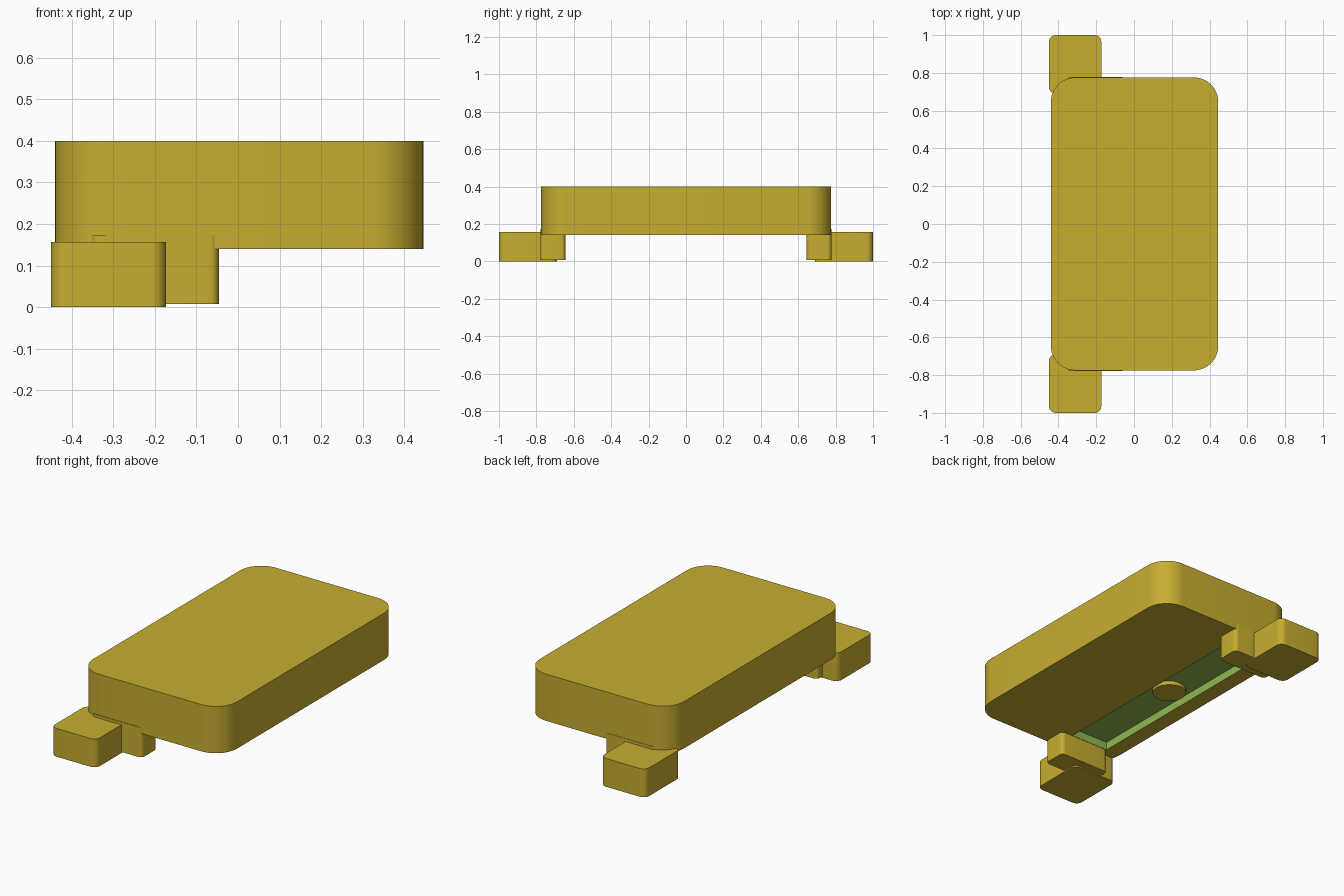
import bpy, bmesh, math

if "Cube" in bpy.data.objects:
    bpy.data.objects.remove(bpy.data.objects["Cube"])


def material(name, rgb):
    m = bpy.data.materials.new(name)
    m.diffuse_color = (*rgb, 1)
    m.use_nodes = True
    m.node_tree.nodes["Principled BSDF"].inputs["Base Color"].default_value = m.diffuse_color
    return m


yellow = material("mustard yellow", (0.57, 0.42, 0.03))
green = material("leaf green", (0.28, 0.48, 0.085))


def rounded_block(name, x0, x1, y0, y1, z0, z1, radius, steps=8):
    """Upright block with rounded vertical corners."""
    bm = bmesh.new()
    ring = []
    corners = [(x1 - radius, y1 - radius), (x0 + radius, y1 - radius),
               (x0 + radius, y0 + radius), (x1 - radius, y0 + radius)]
    for q, (cx, cy) in enumerate(corners):
        for i in range(steps + 1):
            a = math.pi / 2 * (q + i / steps)
            ring.append(bm.verts.new((cx + radius * math.cos(a),
                                      cy + radius * math.sin(a), z0)))
    base = bm.faces.new(ring)
    top = bmesh.ops.extrude_face_region(bm, geom=[base])["geom"]
    bmesh.ops.translate(bm, vec=(0, 0, z1 - z0),
                        verts=[v for v in top if isinstance(v, bmesh.types.BMVert)])
    bmesh.ops.recalc_face_normals(bm, faces=bm.faces)
    return add_object(name, bm)


def add_object(name, bm):
    mesh = bpy.data.meshes.new(name)
    bm.to_mesh(mesh)
    bm.free()
    mesh.materials.append(yellow)
    ob = bpy.data.objects.new(name, mesh)
    bpy.context.collection.objects.link(ob)
    return ob


def smooth(ob):
    bpy.ops.object.select_all(action='DESELECT')
    ob.select_set(True)
    bpy.context.view_layer.objects.active = ob
    bpy.ops.object.shade_smooth_by_angle(angle=math.radians(30))


# Main body with a shallow channel cut in its underside
BOTTOM, CEILING = 0.14, 0.185
CX0, CX1, CY = -0.35, -0.117, 0.643
body = rounded_block("body", -0.44, 0.446, -0.775, 0.776, BOTTOM, 0.40, 0.13, 12)
bm = bmesh.new()
bmesh.ops.create_cube(bm, size=1)
for v in bm.verts:
    v.co = (CX0 if v.co.x < 0 else CX1, CY if v.co.y > 0 else -CY,
            BOTTOM - 0.1 if v.co.z < 0 else CEILING)
cutter = add_object("channel_cutter", bm)
cutter.hide_render = True
mod = body.modifiers.new("channel", 'BOOLEAN')
mod.operation, mod.solver, mod.object = 'DIFFERENCE', 'EXACT', cutter
bpy.context.view_layer.objects.active = body
bpy.ops.object.modifier_apply(modifier=mod.name)
bpy.data.objects.remove(cutter)

# Channel walls and ceiling are green
body.data.materials.append(green)
for p in body.data.polygons:
    c = p.center
    inside = (CX0 - 0.01 < c.x < CX1 + 0.01 and abs(c.y) < CY + 0.01
              and BOTTOM + 0.005 < c.z < CEILING + 0.005)
    p.material_index = 1 if inside else 0
smooth(body)

# Round button in the middle of the channel
bm = bmesh.new()
bmesh.ops.create_cone(bm, cap_ends=True, segments=32, radius1=0.088, radius2=0.088, depth=0.035)
bmesh.ops.translate(bm, vec=(-0.243, 0, 0.1805), verts=bm.verts)
smooth(add_object("button", bm))

# Feet at both ends: inner bracket under the body, outer foot beyond it
for side, label in ((-1, "front"), (1, "back")):
    for part, x0, x1, near, far, z0, z1, r in (
            ("bracket", -0.355, -0.046, 0.645, 0.778, 0.007, 0.173, 0.022),
            ("foot", -0.45, -0.173, 0.69, 1.0, 0.0, 0.157, 0.035)):
        y0, y1 = sorted((side * near, side * far))
        smooth(rounded_block(f"{label}_{part}", x0, x1, y0, y1, z0, z1, r))
